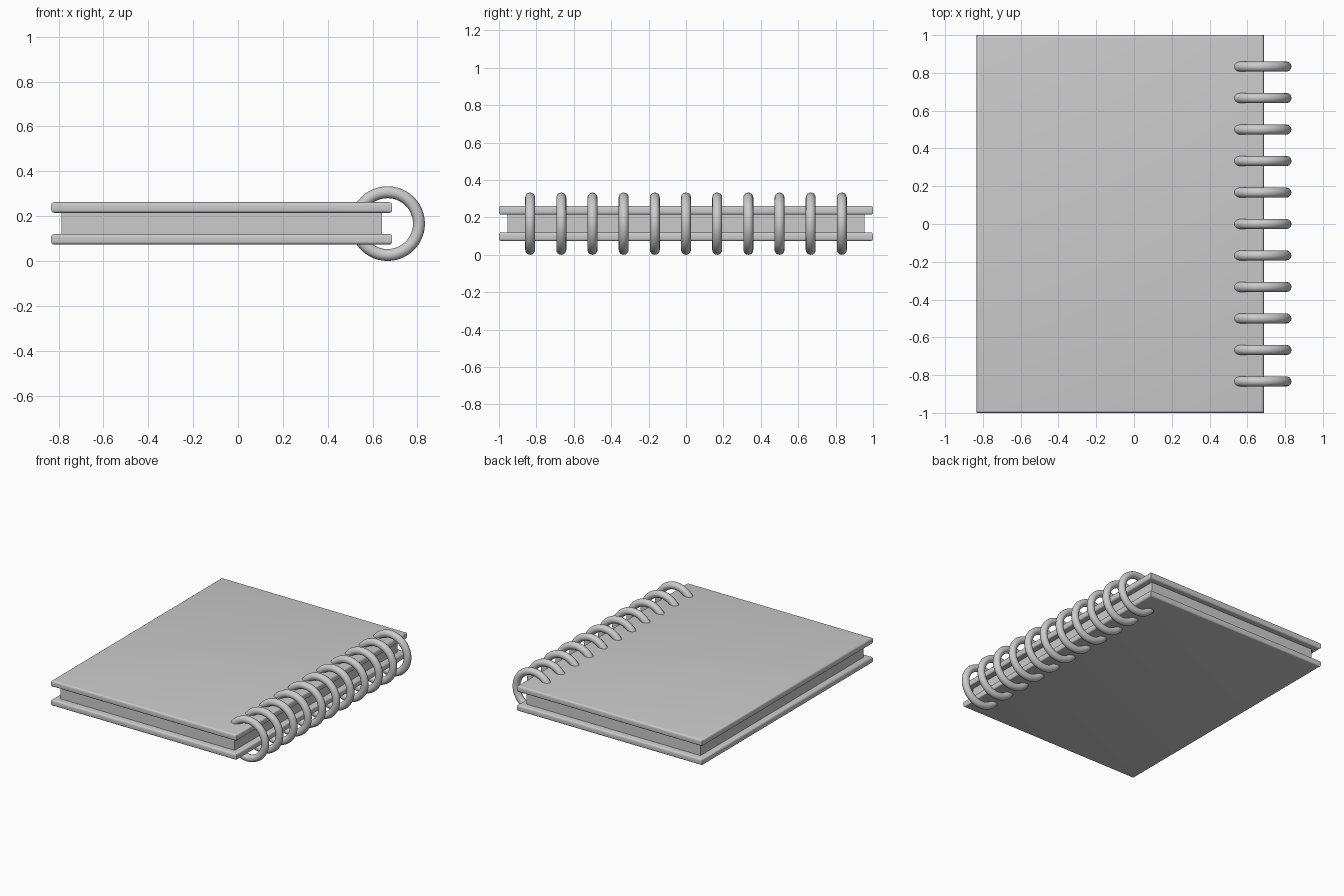
import bpy, bmesh, math

if "Cube" in bpy.data.objects:
    bpy.data.objects.remove(bpy.data.objects["Cube"])

X0, X1, Y = -0.833, 0.687, 1.0
RING_X, RING_Z = 0.667, 0.1667


def finish(obj, angle=40):
    bpy.ops.object.select_all(action='DESELECT')
    obj.select_set(True)
    bpy.context.view_layer.objects.active = obj
    bpy.ops.object.shade_smooth_by_angle(angle=math.radians(angle))


def slab(name, profile):
    """Stack rectangles, each given as (inset from cover outline, height)."""
    bm = bmesh.new()
    loops = []
    for d, z in profile:
        corners = [(X0 + d, -Y + d), (X1 - d, -Y + d), (X1 - d, Y - d), (X0 + d, Y - d)]
        loops.append([bm.verts.new((x, y, z)) for x, y in corners])
    for a, b in zip(loops, loops[1:]):
        for i in range(4):
            j = (i + 1) % 4
            bm.faces.new((a[i], a[j], b[j], b[i]))
    bm.faces.new(loops[0][::-1])
    bm.faces.new(loops[-1])
    mesh = bpy.data.meshes.new(name)
    bm.to_mesh(mesh)
    bm.free()
    obj = bpy.data.objects.new(name, mesh)
    bpy.context.collection.objects.link(obj)
    finish(obj)
    return obj


def cover(name, z0, z1, r=0.013, n=4):
    # Rounded edge along the rim, crisp vertical corners
    arc = [math.pi / 2 * i / n for i in range(n + 1)]
    low = [(r - r * math.sin(a), z0 + r - r * math.cos(a)) for a in arc]
    high = [(d, z0 + z1 - z) for d, z in reversed(low)]
    return slab(name, low + high)


# Two covers with the inset page block between them
cover("bottom_cover", 0.074, 0.120)
cover("top_cover", 0.215, 0.262)
slab("page_block", [(0.046, 0.118), (0.046, 0.217)])

# Row of binding rings along the spine
for i in range(11):
    bpy.ops.mesh.primitive_torus_add(
        major_radius=0.140, minor_radius=0.0265, major_segments=48, minor_segments=16,
        location=(RING_X, (i - 5) / 6, RING_Z), rotation=(math.pi / 2, 0, 0))
    ring = bpy.context.object
    ring.name = f"binding_ring_{i + 1}"
    finish(ring)
